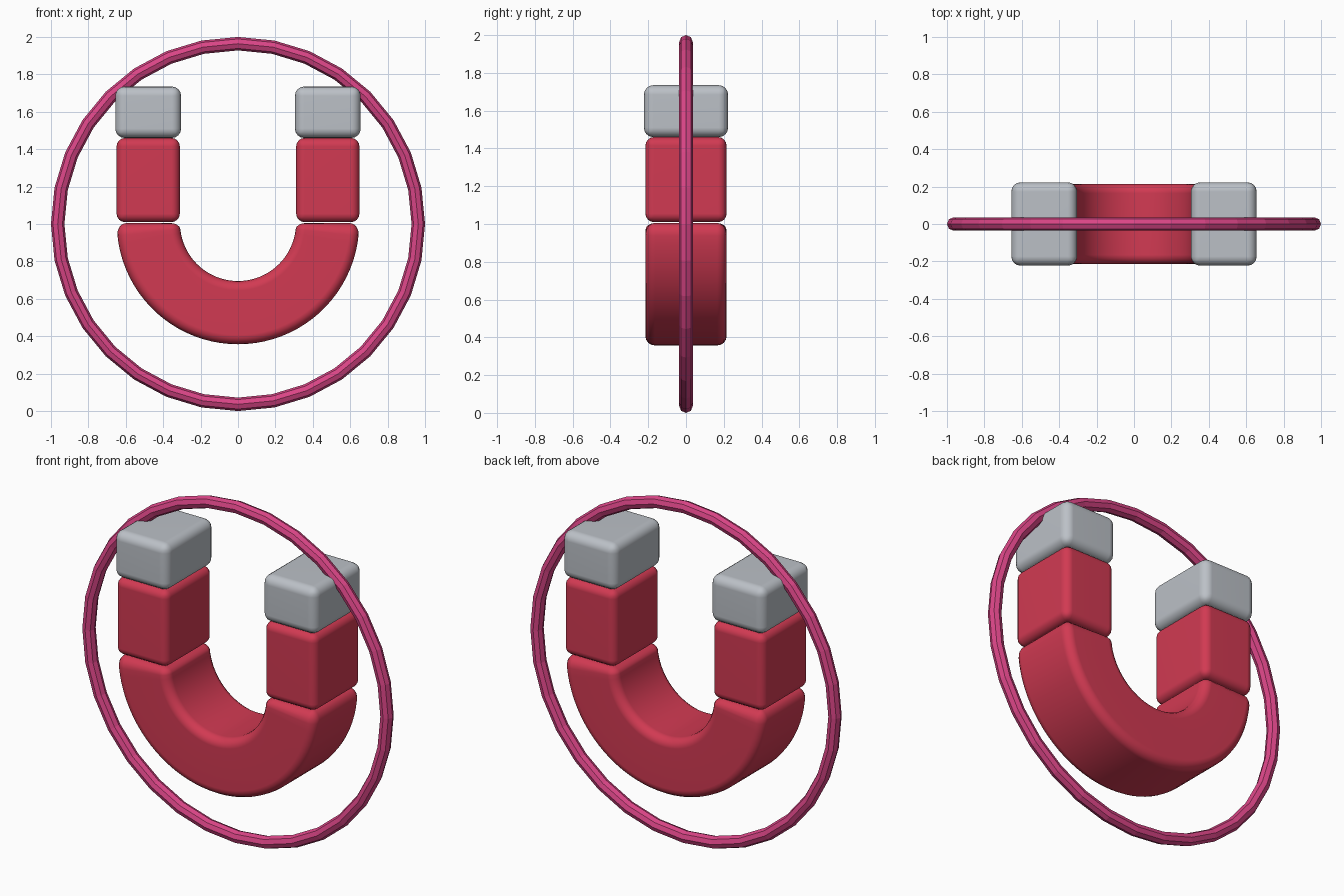
import bpy, bmesh, math

if "Cube" in bpy.data.objects:
    bpy.data.objects.remove(bpy.data.objects["Cube"])


def material(name, rgb):
    m = bpy.data.materials.new(name)
    m.diffuse_color = (*rgb, 1)
    m.use_nodes = True
    m.node_tree.nodes["Principled BSDF"].inputs["Base Color"].default_value = m.diffuse_color
    return m


RED = material("red", (0.64, 0.042, 0.085))
GREY = material("steel grey", (0.50, 0.53, 0.57))
PINK = material("pink", (0.70, 0.06, 0.24))


def finish(obj, mat, angle=40):
    obj.data.materials.append(mat)
    bpy.ops.object.select_all(action='DESELECT')
    obj.select_set(True)
    bpy.context.view_layer.objects.active = obj
    bpy.ops.object.shade_smooth_by_angle(angle=math.radians(angle))
    wn = obj.modifiers.new("weighted normals", 'WEIGHTED_NORMAL')
    wn.keep_sharp = True


def add_mesh(name, bm):
    bmesh.ops.recalc_face_normals(bm, faces=bm.faces)
    mesh = bpy.data.meshes.new(name)
    bm.to_mesh(mesh)
    bm.free()
    obj = bpy.data.objects.new(name, mesh)
    bpy.context.collection.objects.link(obj)
    return obj


def rounded_box(name, x, y, z0, z1, half_x, half_y, bevel, mat):
    """Box with all edges rounded."""
    bm = bmesh.new()
    bmesh.ops.create_cube(bm, size=1)
    for v in bm.verts:
        v.co = (x + v.co.x * 2 * half_x, y + v.co.y * 2 * half_y,
                (z0 + z1) / 2 + v.co.z * (z1 - z0))
    bmesh.ops.bevel(bm, geom=bm.edges[:], offset=bevel, segments=4,
                    profile=0.5, affect='EDGES')
    finish(add_mesh(name, bm), mat)


def rounded_rect(half_u, half_v, r, steps=4):
    pts = []
    for q, (su, sv) in enumerate([(1, 1), (-1, 1), (-1, -1), (1, -1)]):
        for i in range(steps + 1):
            a = math.pi / 2 * (q + i / steps)
            pts.append((su * (half_u - r) + r * math.cos(a),
                        sv * (half_v - r) + r * math.sin(a)))
    return pts


# Curved base of the magnet: rounded section swept through a half circle
def magnet_bend(center_z, r_in, r_out, half_y, bevel, segs=40, steps=4):
    mid, half = (r_in + r_out) / 2, (r_out - r_in) / 2
    stations = []                      # (angle, inset) with rounded ends
    for k in range(steps):
        p = math.pi / 2 * k / steps
        stations.append((bevel * (1 - math.sin(p)), bevel * (1 - math.cos(p))))
    ends = [(bevel - (bevel - d) if k else 0, 0) for k, (d, _) in enumerate(stations)]
    cap = []
    for k in range(steps):
        p = math.pi / 2 * k / steps
        cap.append((bevel * (1 - math.cos(p)) / mid, bevel * (1 - math.sin(p))))
    a0 = bevel / mid
    body = [(a0 + (math.pi - 2 * a0) * i / segs, 0) for i in range(segs + 1)]
    path = cap + body + [(math.pi - a, d) for a, d in reversed(cap)]
    bm = bmesh.new()
    rings = []
    for a, d in path:
        sec = rounded_rect(half - d, half_y - d, max(bevel - d, 0.004))
        rings.append([bm.verts.new(((mid + u) * math.cos(a), v,
                                    center_z - (mid + u) * math.sin(a)))
                      for u, v in sec])
    n = len(rings[0])
    for r0, r1 in zip(rings, rings[1:]):
        for i in range(n):
            bm.faces.new((r0[i], r0[(i + 1) % n], r1[(i + 1) % n], r1[i]))
    bm.faces.new(rings[0])
    bm.faces.new(rings[-1])
    finish(add_mesh("magnet_bend", bm), RED)


magnet_bend(1.005, 0.31, 0.648, 0.215, 0.05)

# Straight arms and steel tips on both sides
for side, s in (("left", -1), ("right", 1)):
    rounded_box(side + "_arm", s * 0.48, 0, 1.01, 1.46, 0.169, 0.215, 0.045, RED)
    rounded_box(side + "_tip", s * 0.48, 0, 1.46, 1.735, 0.176, 0.223, 0.05, GREY)

# Thin faceted ring around the magnet
bpy.ops.mesh.primitive_torus_add(major_segments=32, minor_segments=8,
                                 major_radius=0.964, minor_radius=0.036,
                                 location=(0, 0, 1), rotation=(math.pi / 2, 0, 0))
ring = bpy.context.object
ring.name = "outer_ring"
ring.data.materials.append(PINK)
ring.data.shade_flat()
